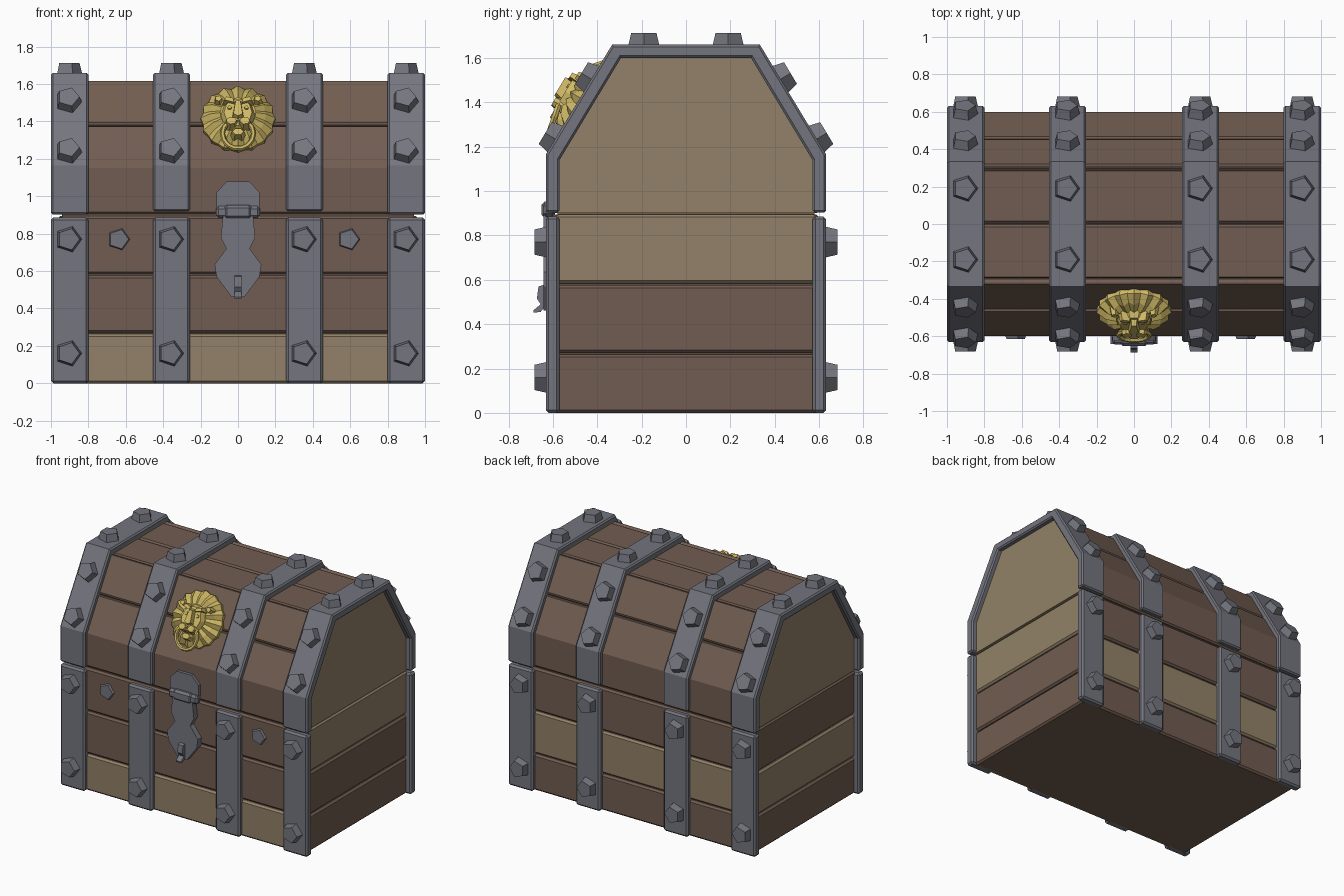
import bpy, bmesh, math
from mathutils import Matrix, Vector

if "Cube" in bpy.data.objects:
    bpy.data.objects.remove(bpy.data.objects["Cube"])


def material(name, col):
    m = bpy.data.materials.new(name)
    m.diffuse_color = (*col, 1)
    m.use_nodes = True
    m.node_tree.nodes["Principled BSDF"].inputs["Base Color"].default_value = m.diffuse_color
    return m


BROWN = material("brown wood", (0.165, 0.108, 0.082))
TAN = material("tan wood", (0.29, 0.222, 0.138))
IRON = material("grey iron", (0.175, 0.179, 0.21))
GOLD = material("gold", (0.62, 0.48, 0.13))


def frame(origin, x, y, z):
    m = Matrix((x, y, z)).transposed().to_4x4()
    m.translation = origin
    return m


SIDE = frame((0, 0, 0), (0, 1, 0), (0, 0, 1), (1, 0, 0))     # yz profile, extruded along x
FRONT = frame((0, 0, 0), (1, 0, 0), (0, 0, 1), (0, -1, 0))   # xz profile, extruded forward


def finish(name, bm, mat, m, bevel=0.0):
    bm.transform(m)
    bmesh.ops.recalc_face_normals(bm, faces=bm.faces)
    me = bpy.data.meshes.new(name)
    bm.to_mesh(me)
    bm.free()
    me.materials.append(mat)
    ob = bpy.data.objects.new(name, me)
    bpy.context.collection.objects.link(ob)
    if bevel:
        b = ob.modifiers.new("bevel", 'BEVEL')
        b.width, b.segments, b.angle_limit = bevel, 1, 1.1
    return ob


def loft(name, rings, mat, m, bevel=0.0):
    """Join rings of 3D points into a capped solid."""
    bm = bmesh.new()
    vs = [[bm.verts.new(p) for p in r] for r in rings]
    n = len(vs[0])
    for a, b in zip(vs, vs[1:]):
        for i in range(n):
            bm.faces.new((a[i], a[(i + 1) % n], b[(i + 1) % n], b[i]))
    bm.faces.new(vs[0])
    bm.faces.new(vs[-1])
    return finish(name, bm, mat, m, bevel)


def prism(name, pts, h0, h1, mat, m, bevel=0.0, taper=1.0):
    cx = sum(p[0] for p in pts) / len(pts)
    cy = sum(p[1] for p in pts) / len(pts)
    top = [(cx + (u - cx) * taper, cy + (v - cy) * taper, h1) for u, v in pts]
    return loft(name, [[(u, v, h0) for u, v in pts], top], mat, m, bevel)


def rect(u0, u1, v0, v1):
    return [(u0, v0), (u1, v0), (u1, v1), (u0, v1)]


def mirrored(half):
    return half + [(-u, v) for u, v in reversed(half)]


def ngon(n, r, cx=0, cy=0, ry=None):
    return [(cx + r * math.cos(2 * math.pi * i / n),
             cy + (ry or r) * math.sin(2 * math.pi * i / n)) for i in range(n)]


# inner cores behind the planks
prism("body_core", rect(-0.58, 0.58, 0, 0.897), -0.94, 0.94, BROWN, SIDE)
prism("lid_core", mirrored([(0.58, 0.89), (0.58, 1.145), (0.31, 1.598)]), -0.94, 0.94, BROWN, SIDE)

# body planks: each row is (bottom, top, front, back, right, left colour)
rows = [(0.0, 0.264, TAN, BROWN, BROWN, BROWN),
        (0.27, 0.577, BROWN, TAN, BROWN, TAN),
        (0.583, 0.895, BROWN, BROWN, TAN, BROWN)]
for z0, z1, front, back, right, left in rows:
    prism("front_plank", rect(-0.6, -0.5, z0, z1), -0.95, 0.95, front, SIDE, 0.013)
    prism("back_plank", rect(0.5, 0.6, z0, z1), -0.95, 0.95, back, SIDE, 0.013)
    prism("right_plank", rect(-0.59, 0.59, z0, z1), 0.8, 0.962, right, SIDE, 0.013)
    prism("left_plank", rect(-0.59, 0.59, z0, z1), -0.962, -0.8, left, SIDE, 0.013)

# lid planks, following the lid outline on both sides
lid_rows = [[(0.6, 0.905), (0.6, 1.15), (0.461, 1.381)],
            [(0.457, 1.387), (0.32, 1.617), (0.301, 1.617)],
            [(0.294, 1.617), (0.004, 1.617)]]
for s in (-1, 1):
    for outer in lid_rows:
        inner = [(u * 0.88, 0.9 + (v - 0.9) * 0.88) for u, v in reversed(outer)]
        prism("lid_plank", [(s * u, v) for u, v in outer + inner], -0.95, 0.95, BROWN, SIDE, 0.011)
    # lid end panels
    prism("lid_end_panel", mirrored([(0.59, 0.902), (0.59, 1.15), (0.305, 1.625)]),
          s * 0.8, s * 0.962, TAN, SIDE)

# iron straps
for cx, w, zb in ((-0.9, 0.1, 0.903), (-0.355, 0.099, 0.92), (0.355, 0.099, 0.92), (0.9, 0.1, 0.903)):
    for s in (-1, 1):
        prism("body_strap", rect(s * 0.57, s * 0.632, 0, 0.886), cx - w, cx + w, IRON, SIDE, 0.013)
    outer = [(0.632, zb), (0.632, 1.165), (0.333, 1.66)]
    inner = [(0.57, zb), (0.57, 1.14), (0.293, 1.6)]
    band = mirrored(outer) + [(-u, v) for u, v in inner] + inner[::-1]
    prism("lid_strap", band, cx - w, cx + w, IRON, SIDE, 0.01)


# five-sided rivets
def rivet(pos, normal, r=0.075, h=0.052):
    n = Vector(normal).normalized()
    x = Vector((1, 0, 0))
    prism("rivet", ngon(5, r), -0.01, h, IRON, frame(pos, x, n.cross(x), n), 0, 0.8)


for x in (-0.907, -0.362, 0.348, 0.893):
    for s in (-1, 1):
        for z in (0.16, 0.77):
            rivet((x, s * 0.63, z), (0, s, 0))
        for z in (1.235, 1.505):
            rivet((x, s * (0.632 - (z - 1.165) * 0.604), z), (0, s * 0.857, 0.516))
        rivet((x, s * 0.19, 1.66), (0, 0, 1))
for x in (-0.638, 0.592):
    rivet((x, -0.595, 0.77), (0, -1, 0), 0.067, 0.02)

# lock hasp
prism("hasp_upper_plate", mirrored([(0.115, 0.94), (0.115, 1.02), (0.06, 1.08)]),
      0.59, 0.622, IRON, FRONT)
prism("hasp_hinge", rect(-0.118, 0.118, 0.883, 0.947), 0.59, 0.645, IRON, FRONT, 0.015)
prism("hasp_hinge_knuckle", rect(-0.075, 0.075, 0.878, 0.952), 0.59, 0.652, IRON, FRONT, 0.015)
prism("hasp_lower_plate", mirrored([(0.035, 0.462), (0.115, 0.57), (0.125, 0.635), (0.062, 0.72),
                                    (0.092, 0.78), (0.08, 0.9)]), 0.59, 0.642, IRON, FRONT)
prism("hasp_hook", [(-0.63, 0.58), (-0.665, 0.57), (-0.672, 0.515), (-0.655, 0.49), (-0.688, 0.462),
                    (-0.686, 0.452), (-0.655, 0.455), (-0.63, 0.49)], -0.02, 0.02, IRON, SIDE)

# golden lion ornament on the front slope of the lid
LION = frame((0, -0.451, 1.40), (1, 0, 0), (0, 0.512, 0.859), (0, -0.859, 0.512))
mane = []
for r, dr, h, dh in ((0.198, 0.012, -0.01, 0), (0.2, 0.012, 0.03, 0.012),
                     (0.15, 0.004, 0.072, 0.022), (0.095, 0, 0.085, 0.015)):
    ring = []
    for i in range(32):
        a, k = 2 * math.pi * i / 32, i % 2
        ring.append(((r - k * dr) * math.cos(a), (r - k * dr) * math.sin(a) + 0.004, h - k * dh))
    mane.append(ring)
loft("lion_mane", mane, GOLD, LION)
prism("lion_face", ngon(10, 0.1, 0, -0.005, 0.115), 0.05, 0.105, GOLD, LION, 0, 0.75)
prism("lion_nose", [(-0.018, 0.07), (0.018, 0.07), (0.035, -0.045), (0, -0.065), (-0.035, -0.045)],
      0.08, 0.138, GOLD, LION, 0, 0.7)
prism("lion_chin", ngon(6, 0.045, 0, -0.125, 0.03), 0.05, 0.105, GOLD, LION, 0, 0.7)
for s in (-1, 1):
    prism("lion_brow", [(s * 0.012, 0.04), (s * 0.085, 0.06), (s * 0.07, 0.09), (s * 0.015, 0.075)],
          0.07, 0.122, GOLD, LION, 0, 0.7)
    prism("lion_eye", ngon(6, 0.018, s * 0.045, 0.022), 0.08, 0.112, GOLD, LION, 0, 0.6)
    prism("lion_muzzle", ngon(7, 0.042, s * 0.036, -0.07, 0.035), 0.07, 0.128, GOLD, LION, 0, 0.65)
    prism("lion_ear", ngon(5, 0.03, s * 0.105, 0.085), 0.04, 0.098, GOLD, LION, 0, 0.6)

# knocker ring held in the mouth
bpy.ops.mesh.primitive_torus_add(major_segments=14, minor_segments=6, major_radius=0.083, minor_radius=0.014)
knocker = bpy.context.object
knocker.name = "knocker_ring"
knocker.data.transform(LION @ Matrix.Translation((0, -0.13, 0.088)) @ Matrix.Rotation(0.2, 4, 'X'))
knocker.data.materials.append(GOLD)
